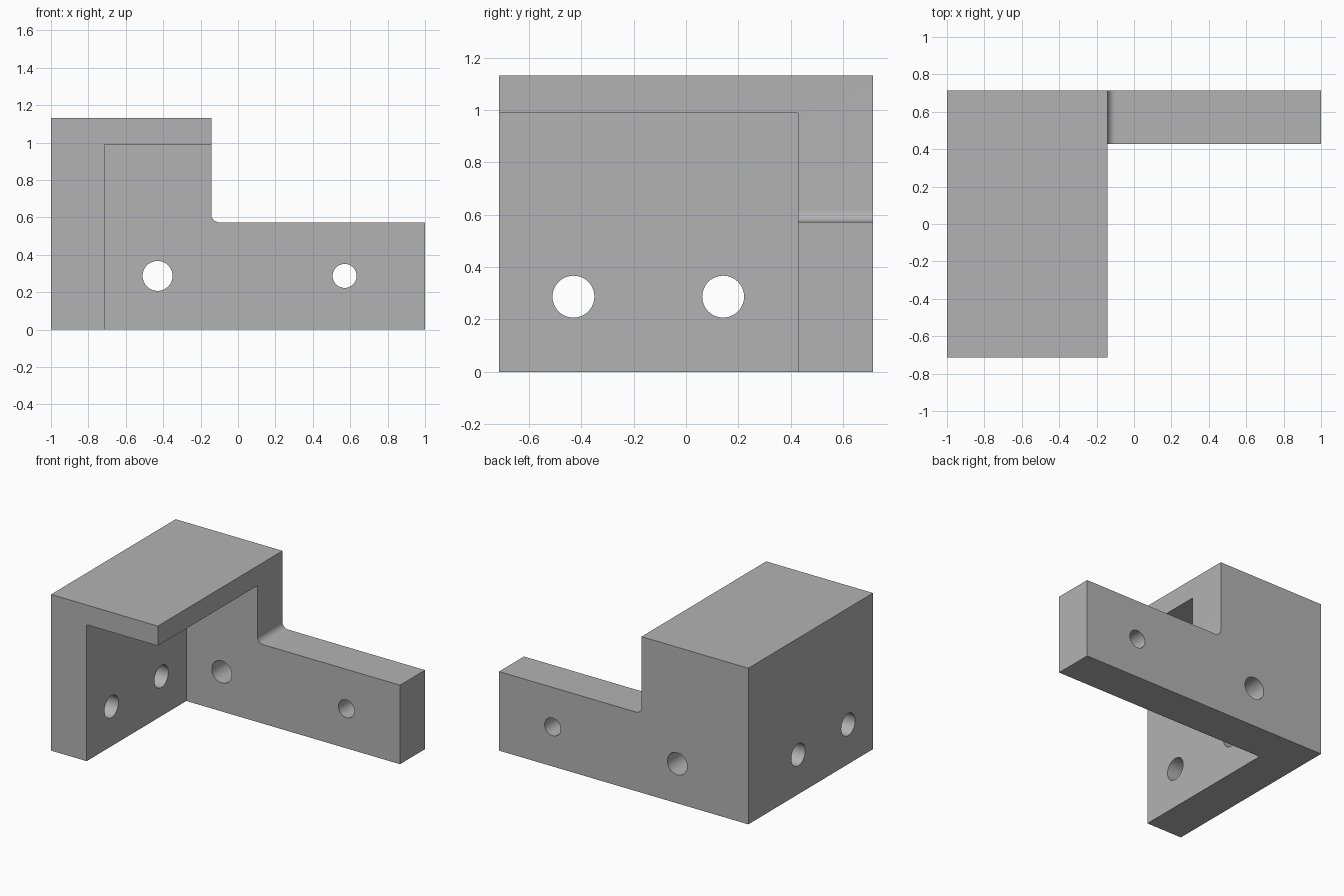
import bpy
import bmesh
from math import cos, sin, pi
from mathutils import Matrix, Vector

if "Cube" in bpy.data.objects:
    bpy.data.objects.remove(bpy.data.objects["Cube"], do_unlink=True)

# Main dimensions
HALF_X, HALF_Y, HEIGHT = 1.0, 0.714, 1.132
WALL, ROOF = 0.286, 0.143
STEP_X, ARM_Z, FILLET = -0.143, 0.573, 0.045
HOLE_Z = 0.287

grey = bpy.data.materials.new("plain grey")
grey.use_nodes = True
grey.diffuse_color = (0.45, 0.45, 0.45, 1)
grey.node_tree.nodes["Principled BSDF"].inputs["Base Color"].default_value = grey.diffuse_color


def make_object(name, bm):
    bmesh.ops.recalc_face_normals(bm, faces=bm.faces)
    mesh = bpy.data.meshes.new(name)
    bm.to_mesh(mesh)
    bm.free()
    mesh.materials.append(grey)
    obj = bpy.data.objects.new(name, mesh)
    bpy.context.collection.objects.link(obj)
    return obj


def box(name, low, high):
    low, high = Vector(low), Vector(high)
    bm = bmesh.new()
    bmesh.ops.create_cube(bm, size=1, matrix=Matrix.Translation((low + high) / 2)
                          @ Matrix.Diagonal(high - low).to_4x4())
    return make_object(name, bm)


def drill(name, centre, radius, axis):
    bm = bmesh.new()
    turn = Matrix.Rotation(pi / 2, 4, "Y" if axis == "X" else "X")
    bmesh.ops.create_cone(bm, cap_ends=True, segments=48, radius1=radius, radius2=radius,
                          depth=0.5, matrix=Matrix.Translation(centre) @ turn)
    return make_object(name, bm)


# Stepped front outline with a filleted inner corner, extruded through the depth
outline = [(-HALF_X, 0), (HALF_X, 0), (HALF_X, ARM_Z)]
for i in range(13):
    a = pi / 2 * (3 + i / 12 * -1)
    outline.append((STEP_X + FILLET + FILLET * cos(a), ARM_Z + FILLET + FILLET * sin(a)))
outline += [(STEP_X, HEIGHT), (-HALF_X, HEIGHT)]

bm = bmesh.new()
face = bm.faces.new([bm.verts.new((x, -HALF_Y, z)) for x, z in outline])
extruded = bmesh.ops.extrude_face_region(bm, geom=[face], use_keep_orig=True)
new_verts = [g for g in extruded["geom"] if isinstance(g, bmesh.types.BMVert)]
bmesh.ops.translate(bm, verts=new_verts, vec=(0, 2 * HALF_Y, 0))
bracket = make_object("corner_bracket", bm)

# Open pocket that leaves the side wall, back wall and roof
wall_x, wall_y = -HALF_X + WALL, HALF_Y - WALL
cutters = [box("pocket_cutter", (wall_x, -2, -1), (2, wall_y, HEIGHT - ROOF))]

# Bolt holes through the back wall and the side wall
back_mid, side_mid = HALF_Y - WALL / 2, -HALF_X + WALL / 2
cutters += [drill("back_hole_cutter", (x, back_mid, HOLE_Z), r, "Y")
            for x, r in ((-0.43, 0.08), (0.57, 0.064))]
cutters += [drill("side_hole_cutter", (side_mid, y, HOLE_Z), 0.08, "X")
            for y in (-0.43, 0.142)]

bpy.ops.object.select_all(action="DESELECT")
bpy.context.view_layer.objects.active = bracket
bracket.select_set(True)
for cutter in cutters:
    cutter.hide_render = True
    mod = bracket.modifiers.new("cut", "BOOLEAN")
    mod.operation = "DIFFERENCE"
    mod.solver = "EXACT"
    mod.object = cutter
    bpy.ops.object.modifier_apply(modifier=mod.name)
    bpy.data.objects.remove(cutter, do_unlink=True)

bpy.ops.object.shade_smooth_by_angle(angle=pi / 6)
